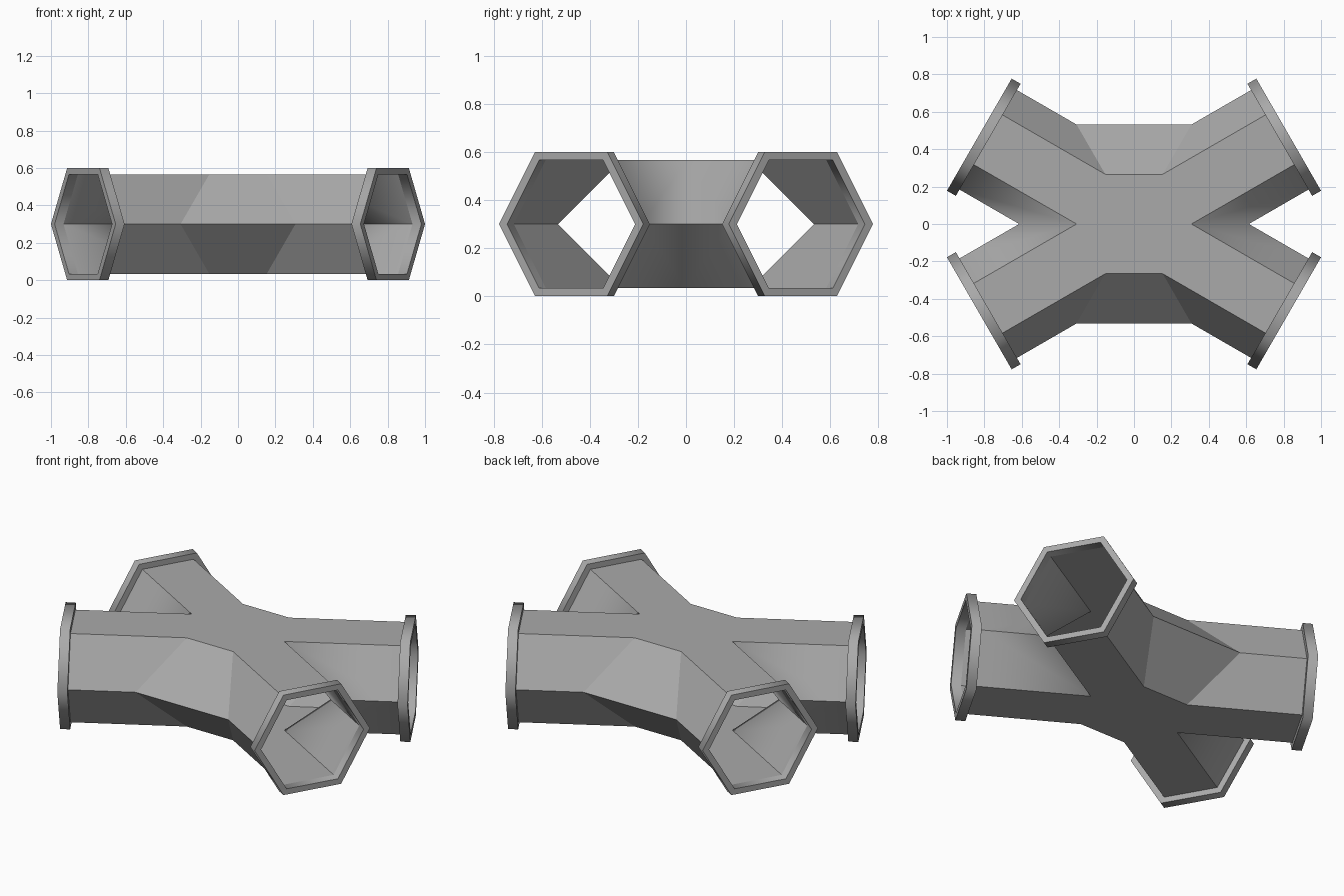
import bpy
import bmesh
import math
from mathutils import Vector

cube = bpy.data.objects.get("Cube")
if cube:
    bpy.data.objects.remove(cube, do_unlink=True)

TUBE_R = 0.307      # hexagon radius of the pipe arms
FLANGE_R = 0.346    # hexagon radius of the end collars
ARM_START, ARM_END = 0.90, 0.955
MID_Z = 0.3
ROOT3 = math.sqrt(3)

ANGLE = math.radians(30)
ALONG = Vector((math.cos(ANGLE), math.sin(ANGLE), 0))
ACROSS = Vector((-math.sin(ANGLE), math.cos(ANGLE), 0))

grey = bpy.data.materials.new("Pipe grey")
grey.use_nodes = True
colour = (0.4, 0.4, 0.4, 1)
grey.diffuse_color = colour
bsdf = grey.node_tree.nodes["Principled BSDF"]
bsdf.inputs["Base Color"].default_value = colour
bsdf.inputs["Roughness"].default_value = 0.7


def half_hexagon(radius, distance):
    """Upper half of an arm's hexagon, from its outer to its inner corner."""
    return [ALONG * distance
            + ACROSS * radius * math.cos(math.radians(60 * k))
            + Vector((0, 0, radius * math.sin(math.radians(60 * k))))
            for k in range(4)]


def mirrored_object(name, bm):
    """Turn one eighth of a part into the whole part."""
    for face in bm.faces:
        face.smooth = True
    mesh = bpy.data.meshes.new(name)
    bm.to_mesh(mesh)
    bm.free()
    mesh.materials.append(grey)
    obj = bpy.data.objects.new(name, mesh)
    obj.location.z = MID_Z
    bpy.context.collection.objects.link(obj)
    mirror = obj.modifiers.new("Mirror", 'MIRROR')
    mirror.use_axis = (True, True, True)
    mirror.merge_threshold = 0.0005
    return obj


# Crossing pipe: thin open shell with a flat panel closing front and back
bm = bmesh.new()
R, H = TUBE_R, TUBE_R * ROOT3 / 2
end = [bm.verts.new(p) for p in half_hexagon(R, ARM_START)]
centre = bm.verts.new((0, 0, H))
crotch_top = bm.verts.new((R, 0, H))
crotch_mid = bm.verts.new((2 * R, 0, 0))
panel_top = bm.verts.new((R / 2, H, H))
panel_mid = bm.verts.new((R, 2 * H, 0))
panel_top_centre = bm.verts.new((0, H, H))
panel_mid_centre = bm.verts.new((0, 2 * H, 0))
for corners in (
    (centre, crotch_top, end[2], end[1], panel_top, panel_top_centre),
    (panel_top_centre, panel_top, panel_mid, panel_mid_centre),
    (panel_top, end[1], end[0], panel_mid),
    (crotch_top, crotch_mid, end[3], end[2]),
):
    face = bm.faces.new(corners)
    face.normal_update()
    if face.normal.dot(face.calc_center_median()) < 0:
        face.normal_flip()
# Every fold is crisp except where neighbouring arms blend at the sides
for edge in bm.edges:
    on_seam = any(all(abs(v.co[axis]) < 1e-5 for v in edge.verts)
                  for axis in (0, 1))
    edge.smooth = on_seam
mirrored_object("crossing_pipe", bm)

# End collars: rectangular section swept round each open hexagon
bm = bmesh.new()
section = [(TUBE_R, ARM_START), (FLANGE_R, ARM_START),
           (FLANGE_R, ARM_END), (TUBE_R, ARM_END)]
loops = [[bm.verts.new(p) for p in half_hexagon(*s)] for s in section]
for i, a in enumerate(loops):
    b = loops[(i + 1) % len(loops)]
    for k in range(3):
        bm.faces.new((a[k], a[k + 1], b[k + 1], b[k]))
for loop in loops:
    for v, w in zip(loop, loop[1:]):
        bm.edges.get((v, w)).smooth = False
mirrored_object("end_collars", bm)
